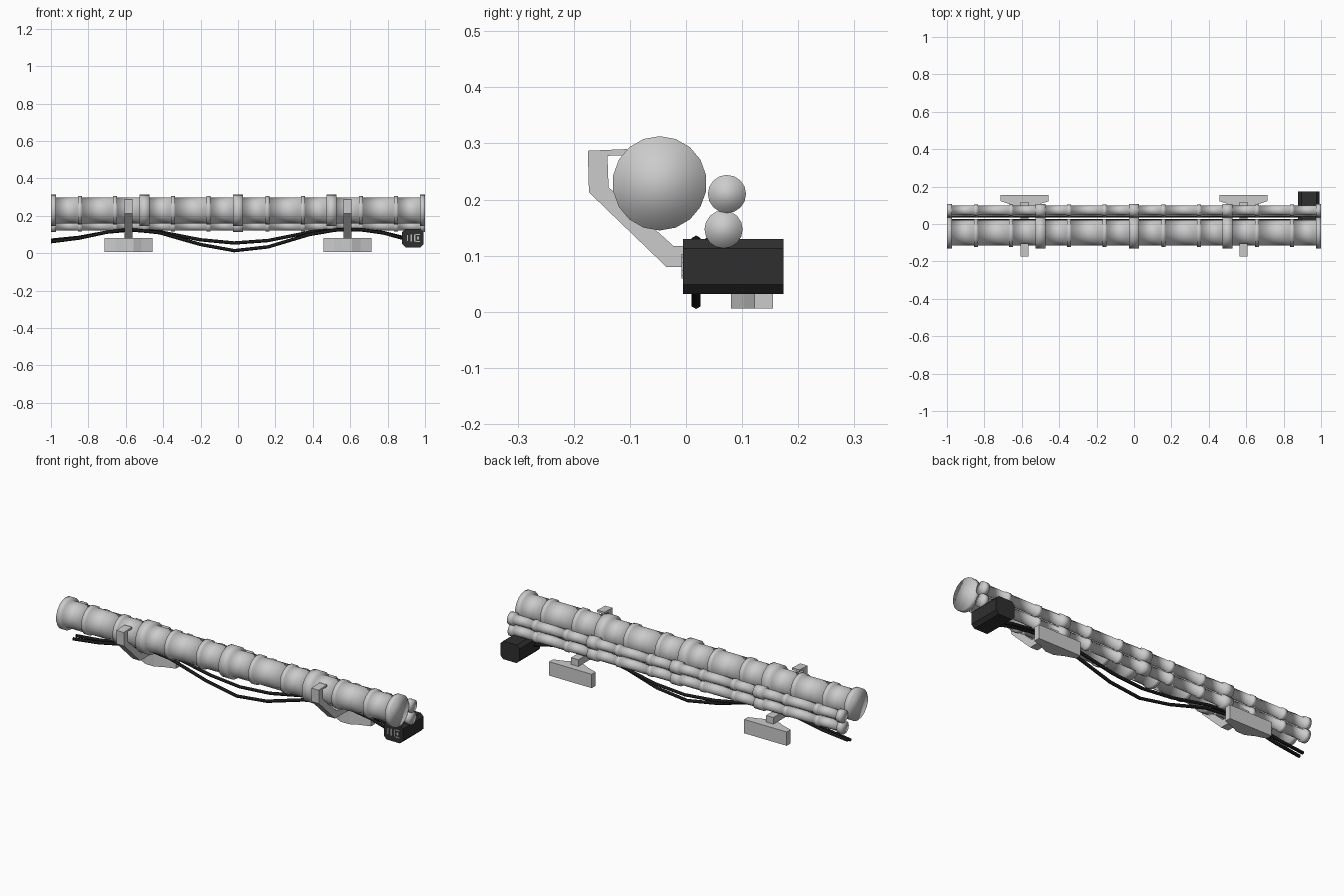
import bpy, bmesh, math
from mathutils import Vector

cube = bpy.data.objects.get("Cube")
if cube:
    bpy.data.objects.remove(cube)


def material(name, value):
    m = bpy.data.materials.new(name)
    m.use_nodes = True
    col = (value, value, value, 1)
    m.diffuse_color = col
    m.node_tree.nodes["Principled BSDF"].inputs["Base Color"].default_value = col
    return m


PIPE = material("pipe grey", 0.6)
STEEL = material("bracket grey", 0.6)
RUBBER = material("cable black", 0.01)
BOX = material("box charcoal", 0.028)
PALE = material("marking grey", 0.5)


def finish(name, bm, mat, smooth=False):
    bmesh.ops.recalc_face_normals(bm, faces=bm.faces)
    me = bpy.data.meshes.new(name)
    bm.to_mesh(me)
    bm.free()
    me.materials.append(mat)
    for p in me.polygons:
        p.use_smooth = smooth
    ob = bpy.data.objects.new(name, me)
    bpy.context.collection.objects.link(ob)
    return ob


def loft(name, rings, mat, smooth):
    """Skin a row of equal point loops and close both ends."""
    bm = bmesh.new()
    loops = [[bm.verts.new(p) for p in ring] for ring in rings]
    n = len(loops[0])
    for a, b in zip(loops, loops[1:]):
        for i in range(n):
            j = (i + 1) % n
            bm.faces.new((a[i], a[j], b[j], b[i]))
    bm.faces.new(loops[0])
    bm.faces.new(loops[-1])
    return finish(name, bm, mat, smooth)


def prism(name, outline, axis, lo, hi, mat):
    """Extrude a flat outline along one axis."""
    def put(p, d):
        q = list(p)
        q.insert(axis, d)
        return q
    return loft(name, [[put(p, d) for p in outline] for d in (lo, hi)], mat, False)


def pipe(name, y, z, body, band, collar, sides=16):
    """Pipe along x with end flanges, couplings and thin bands."""
    fittings = [(-0.986, 0.014, collar), (0.986, 0.014, collar)]
    fittings += [(x, 0.026, collar) for x in (-0.5, 0, 0.5)]
    fittings += [(s * x, 0.011, band) for s in (-1, 1) for x in (0.845, 0.657, 0.347, 0.157)]
    profile = []
    for x, half, r in sorted(fittings):
        profile += [(x - half, body), (x - half, r), (x + half, r), (x + half, body)]
    profile = profile[1:-1]
    rings = []
    for x, r in profile:
        angles = [math.tau * i / sides for i in range(sides)]
        rings.append([(x, y + r * math.sin(a), z + r * math.cos(a)) for a in angles])
    loft(name, rings, PIPE, True)


pipe("main_pipe", -0.047, 0.229, 0.069, 0.076, 0.084, 18)
pipe("upper_small_pipe", 0.073, 0.21, 0.026, 0.03, 0.034)
pipe("lower_small_pipe", 0.067, 0.147, 0.026, 0.03, 0.034)

# Hooked support arms with flared wall plates
hook = [(-0.105, 0.29), (-0.175, 0.287), (-0.173, 0.213), (-0.035, 0.08), (0.118, 0.08),
        (0.118, 0.117), (-0.022, 0.117), (-0.138, 0.222), (-0.14, 0.278), (-0.105, 0.279)]
half_plate = [(0.128, 0.155), (0.128, 0.122), (0.07, 0.103), (0.025, 0.08)]
plate = half_plate + [(-x, y) for x, y in reversed(half_plate)]
for side, x in (("left", 0.585), ("right", -0.585)):
    prism(side + "_hook_arm", hook, 0, x - 0.022, x + 0.022, STEEL)
    prism(side + "_wall_plate", [(x + px, py) for px, py in plate], 2, 0.006, 0.081, STEEL)


# Sagging cables resting on the arms
def cable(name, y, points, r=0.009, sides=6):
    rings = []
    for i, (x, z) in enumerate(points):
        x0, z0 = points[max(i - 1, 0)]
        x1, z1 = points[min(i + 1, len(points) - 1)]
        t = Vector((x1 - x0, 0, z1 - z0)).normalized()
        up = Vector((-t.z, 0, t.x))
        side = Vector((0, 1, 0))
        c = Vector((x, y, z))
        rings.append([c + r * (up * math.cos(a) + side * math.sin(a))
                      for a in (math.tau * k / sides for k in range(sides))])
    loft(name, rings, RUBBER, True)


cable("upper_cable", 0.042, [(-1, 0.07), (-0.85, 0.085), (-0.7, 0.113), (-0.58, 0.124),
      (-0.42, 0.115), (-0.2, 0.072), (-0.02, 0.055), (0.16, 0.068), (0.38, 0.112),
      (0.52, 0.126), (0.65, 0.126), (0.78, 0.11), (0.9, 0.08)])
cable("lower_cable", 0.018, [(-1, 0.062), (-0.85, 0.081), (-0.7, 0.113), (-0.58, 0.127),
      (-0.42, 0.11), (-0.2, 0.047), (-0.02, 0.014), (0.16, 0.034), (0.38, 0.1),
      (0.52, 0.124), (0.65, 0.127), (0.78, 0.108), (0.9, 0.075)])

# Junction box with chamfered long edges
cx, cz, w, h, c = 0.935, 0.081, 0.057, 0.049, 0.017
octagon = []
for sx, sz in ((1, 1), (-1, 1), (-1, -1), (1, -1)):
    pair = [(cx + sx * w, cz + sz * (h - c)), (cx + sx * (w - c), cz + sz * h)]
    octagon += pair if sx * sz > 0 else pair[::-1]
prism("junction_box", octagon, 1, -0.005, 0.174, BOX)

# Pale markings on the box front
for i, (x, z, mw, mh) in enumerate([(0.906, cz, 0.003, 0.016), (0.926, cz, 0.004, 0.019),
                                    (0.945, cz, 0.003, 0.019), (0.962, 0.1, 0.012, 0.003),
                                    (0.962, 0.062, 0.012, 0.003), (0.962, cz, 0.006, 0.008)]):
    rect = [(x - mw, z - mh), (x + mw, z - mh), (x + mw, z + mh), (x - mw, z + mh)]
    prism("box_marking_%d" % (i + 1), rect, 1, -0.008, -0.004, PALE)
